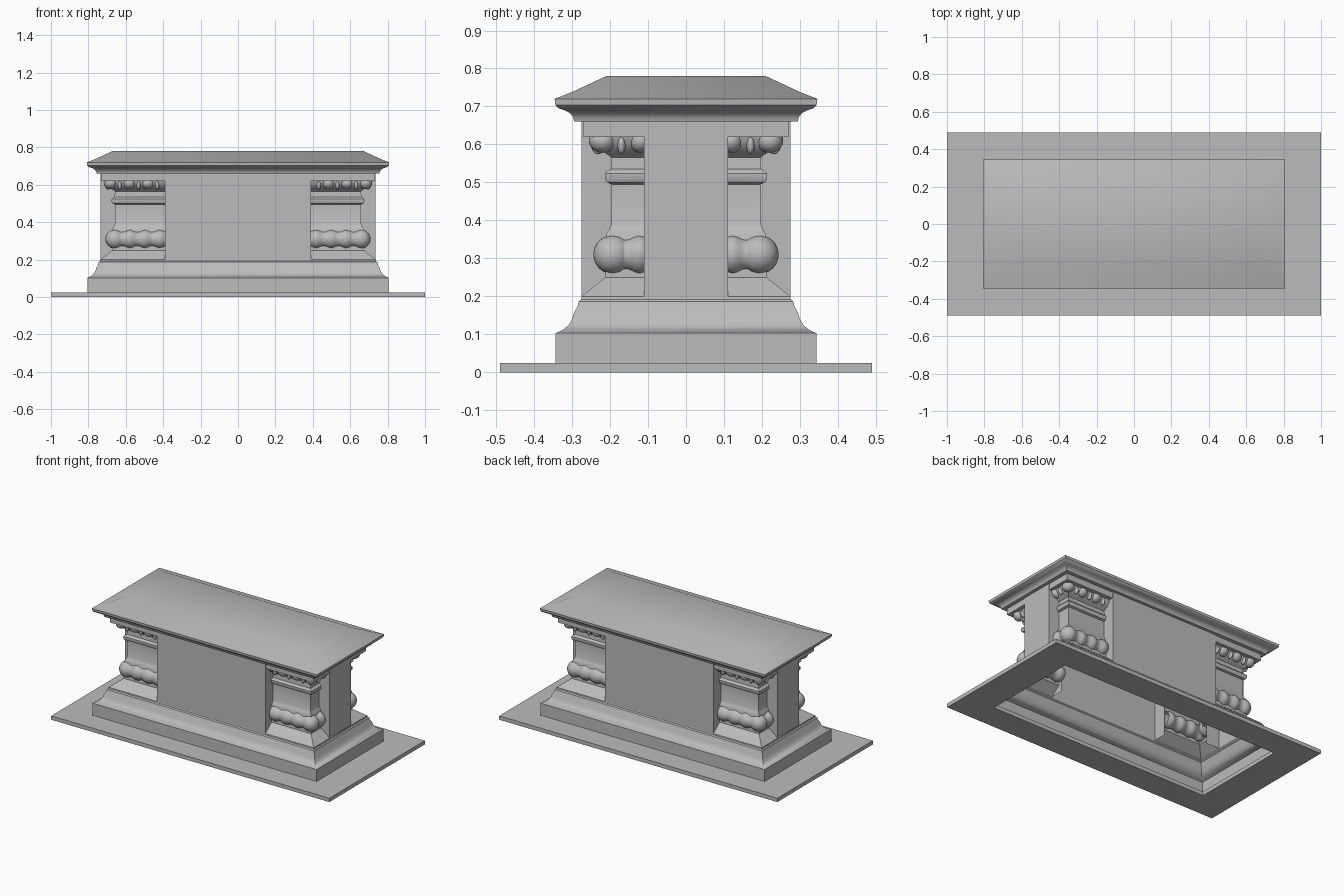
import bpy
import bmesh
from math import cos, sin, pi
from mathutils import Matrix

cube = bpy.data.objects.get("Cube")
if cube:
    bpy.data.objects.remove(cube, do_unlink=True)

stone = bpy.data.materials.new("grey stone")
stone.use_nodes = True
GREY = (0.5, 0.5, 0.5, 1)
stone.diffuse_color = GREY
stone.node_tree.nodes["Principled BSDF"].inputs["Base Color"].default_value = GREY

D = 0.462             # half length minus half depth of every moulding
PX, PY = 0.39, 0.11   # half widths of the long and short panels
Z0, Z1 = 0.2, 0.66    # bottom and top of the body


def finish(name, bm, mirror=False, angle=35):
    """Turn a bmesh into a named object, optionally mirrored to all four corners."""
    mesh = bpy.data.meshes.new(name)
    bm.to_mesh(mesh)
    bm.free()
    mesh.materials.append(stone)
    ob = bpy.data.objects.new(name, mesh)
    bpy.context.collection.objects.link(ob)
    bpy.ops.object.select_all(action="DESELECT")
    ob.select_set(True)
    bpy.context.view_layer.objects.active = ob
    bpy.ops.object.shade_smooth_by_angle(angle=angle * pi / 180)
    if mirror:
        mod = ob.modifiers.new("four corners", "MIRROR")
        mod.use_axis = (True, True, False)
    return ob


def skin(bm, rows, closed=True, cap=False):
    """Bridge consecutive rows of points with quads."""
    rows = [[bm.verts.new(p) for p in row] for row in rows]
    n = len(rows[0])
    for a, b in zip(rows, rows[1:]):
        for j in range(n if closed else n - 1):
            k = (j + 1) % n
            bm.faces.new((a[j], a[k], b[k], b[j]))
    if cap:
        bm.faces.new(rows[-1])


def rect(hx, hy, z):
    return [(hx, -hy, z), (hx, hy, z), (-hx, hy, z), (-hx, -hy, z)]


def moulding(name, profile, cap=False):
    bm = bmesh.new()
    skin(bm, [rect(D + s, s, z) for s, z in profile], cap=cap)
    finish(name, bm)


# Ground slab, open in the middle
bm = bmesh.new()
skin(bm, [rect(0.79, 0.32, 0), rect(1, 0.49, 0), rect(1, 0.49, 0.025),
          rect(0.79, 0.32, 0.025), rect(0.79, 0.32, 0)])
finish("ground_slab", bm)

# Stepped base and sloped lid
moulding("base_moulding", [
    (0.343, 0.025), (0.343, 0.103), (0.325, 0.111), (0.31, 0.123), (0.3, 0.14),
    (0.295, 0.157), (0.286, 0.172), (0.283, 0.186), (0.276, 0.192), (0.275, Z0)])
moulding("lid", [
    (0.27, Z1), (0.294, Z1), (0.297, 0.672), (0.306, 0.683), (0.32, 0.69),
    (0.335, 0.695), (0.344, 0.704), (0.346, 0.72), (0.3, 0.738), (0.21, 0.78)], cap=True)

# Projecting panels: half of each is modelled, then mirrored
for name, path in (
        ("long_panels", [(PX, 0.19), (PX, 0.275), (0, 0.275)]),
        ("short_panels", [(0.735, 0), (0.735, PY), (0.64, PY)])):
    bm = bmesh.new()
    skin(bm, [[(x, y, z) for x, y in path] for z in (Z0, Z1)], closed=False)
    finish(name, bm, mirror=True)

# Corner piers with neck ring, cavetto and abacus
pier = [(0.275, Z0), (0.212, 0.25), (0.21, 0.365), (0.203, 0.375), (0.196, 0.392),
        (0.196, 0.495), (0.208, 0.5), (0.213, 0.508), (0.213, 0.524), (0.208, 0.53),
        (0.198, 0.535), (0.196, 0.565), (0.205, 0.572), (0.225, 0.585),
        (0.24, 0.602), (0.245, 0.62), (0.27, 0.62), (0.27, Z1)]
bm = bmesh.new()
skin(bm, [[(D + s, PY, z), (D + s, s, z), (PX, s, z)] for s, z in pier], closed=False)
finish("corner_piers", bm, mirror=True)

# Lobed roll around the foot of each pier
CX, CY, CZ = 0.658, 0.193, 0.31
TURN = [2 * pi * j / 20 for j in range(20)]


def lobed(start, end, pitch, place):
    rows = []
    steps = 32
    for i in range(steps + 1):
        t = start + (end - start) * i / steps
        r = 0.046 + 0.005 * cos(2 * pi * (t - end) / pitch)
        rows.append([place(t, r * cos(a), r * sin(a)) for a in TURN])
    return rows


bm = bmesh.new()
skin(bm, lobed(PX, CX, 0.08, lambda t, u, v: (t, CY + u, CZ + v)))
skin(bm, lobed(PY, CY, 0.07, lambda t, u, v: (CX + v, t, CZ + u)))
bmesh.ops.create_uvsphere(bm, u_segments=20, v_segments=12, radius=0.051,
                          matrix=Matrix.Translation((CX, CY, CZ)))
finish("lobed_rolls", bm, mirror=True, angle=60)


# Egg and dart band under each abacus
def ellipsoid(bm, centre, size):
    m = Matrix.Translation(centre) @ Matrix.Diagonal((*size, 1))
    bmesh.ops.create_uvsphere(bm, u_segments=16, v_segments=10, radius=1, matrix=m)


bm = bmesh.new()
EX, EY, EZ, STEP = 0.682, 0.22, 0.61, 0.1
ellipsoid(bm, (EX, EY, EZ), (0.036, 0.036, 0.032))
for i in (1, 2):
    ellipsoid(bm, (EX - i * STEP, EY, EZ), (0.036, 0.036, 0.032))
ellipsoid(bm, (EX, EY - STEP, EZ), (0.036, 0.03, 0.032))
for i in range(3):
    ellipsoid(bm, (EX - (i + 0.5) * STEP, 0.232, 0.6), (0.011, 0.018, 0.026))
ellipsoid(bm, (D + 0.232, EY - STEP / 2, 0.6), (0.018, 0.011, 0.026))
finish("egg_and_dart", bm, mirror=True, angle=60)
